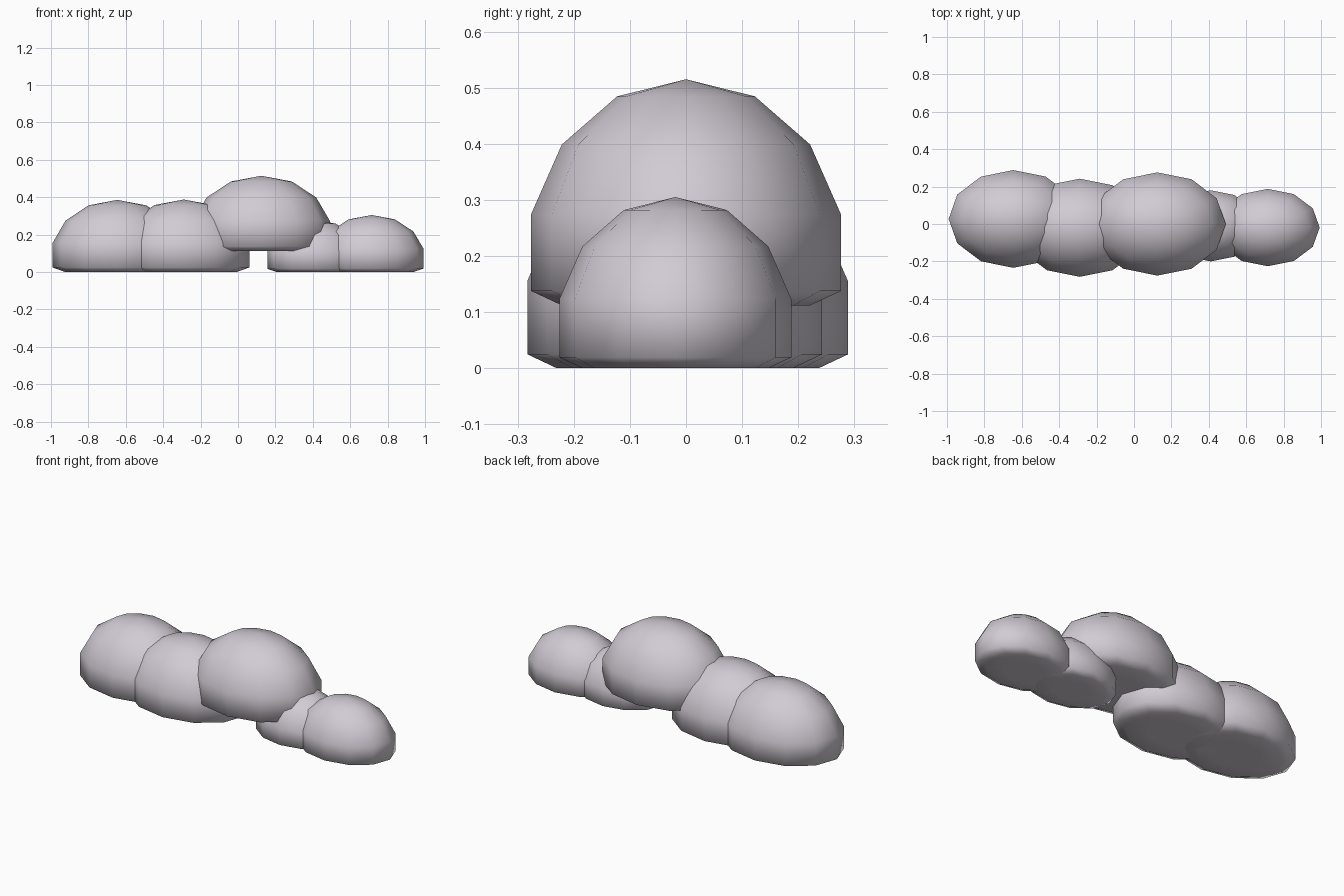
import bpy

if "Cube" in bpy.data.objects:
    bpy.data.objects.remove(bpy.data.objects["Cube"])

# Single pale lilac-grey colour
cloud_grey = bpy.data.materials.new("pale_cloud_grey")
cloud_grey.diffuse_color = (0.64, 0.60, 0.66, 1.0)
cloud_grey.use_nodes = True
cloud_grey.node_tree.nodes["Principled BSDF"].inputs["Base Color"].default_value = cloud_grey.diffuse_color


def puff(name, x, y, rx, ry, bottom, top):
    """Low-poly ellipsoid whose underside is pressed flat at the bottom height."""
    flat = -0.305                        # flat height on the unit sphere
    rz = (top - bottom) / (1 - flat)
    bpy.ops.mesh.primitive_uv_sphere_add(segments=12, ring_count=7, radius=1)
    obj = bpy.context.object
    obj.name = name
    for v in obj.data.vertices:
        z = max(v.co.z, flat)
        v.co = (v.co.x * rx, v.co.y * ry, (z - flat) * rz)
    obj.location = (x, y, bottom)
    obj.data.materials.append(cloud_grey)
    bpy.ops.object.shade_smooth()


# Row of overlapping puffs, left to right; the middle one is raised
puff("left_end_puff", -0.645, 0.027, 0.355, 0.268, 0.0, 0.386)
puff("left_inner_puff", -0.29, -0.02, 0.36, 0.269, 0.0, 0.388)
puff("raised_middle_puff", 0.125, 0.0, 0.375, 0.283, 0.112, 0.515)
puff("right_inner_puff", 0.41, -0.01, 0.26, 0.195, 0.0, 0.28)
puff("right_end_puff", 0.715, -0.019, 0.285, 0.212, 0.0, 0.305)
